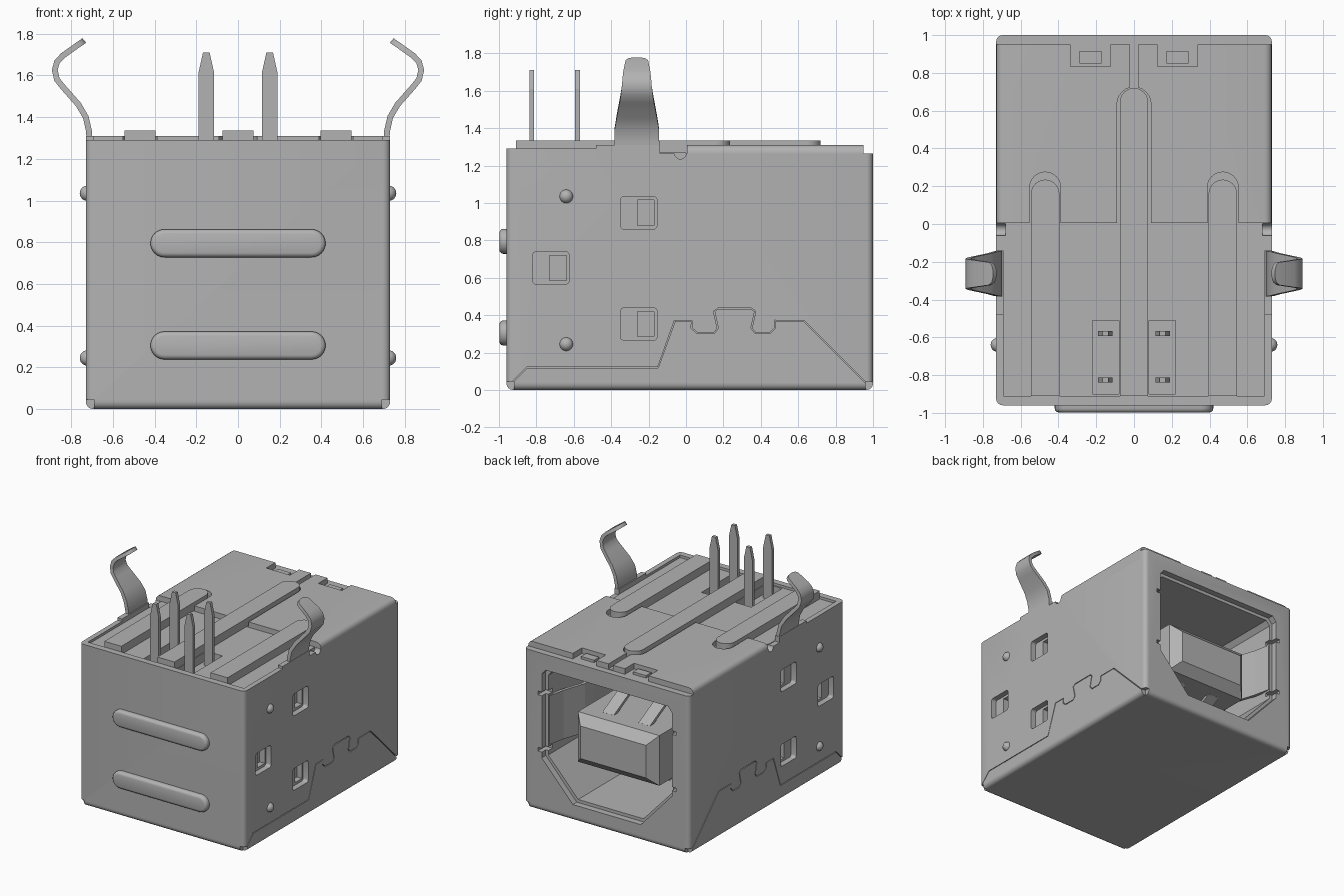
import bpy, bmesh, math
from mathutils import Vector

if "Cube" in bpy.data.objects:
    bpy.data.objects.remove(bpy.data.objects["Cube"], do_unlink=True)

GREY = (0.45, 0.45, 0.45, 1)
metal = bpy.data.materials.new("plain grey")
metal.use_nodes = True
metal.diffuse_color = GREY
metal.node_tree.nodes["Principled BSDF"].inputs["Base Color"].default_value = GREY


def finish(name, bm):
    bmesh.ops.recalc_face_normals(bm, faces=bm.faces)
    mesh = bpy.data.meshes.new(name)
    bm.to_mesh(mesh)
    bm.free()
    mesh.materials.append(metal)
    ob = bpy.data.objects.new(name, mesh)
    bpy.context.collection.objects.link(ob)
    return ob


def box(name, lo, hi, bevel=0, pick=None, segments=4):
    bm = bmesh.new()
    bmesh.ops.create_cube(bm, size=1)
    for v in bm.verts:
        v.co = [a + (b - a) * (c + 0.5) for a, b, c in zip(lo, hi, v.co)]
    if bevel:
        edges = [e for e in bm.edges if pick is None or pick(e.verts[0].co, e.verts[1].co)]
        bmesh.ops.bevel(bm, geom=edges, offset=bevel, segments=segments, profile=0.5, affect='EDGES')
    return finish(name, bm)


def prism(name, points, axis, a, b, taper=1):
    """Extrude a 2D outline along an axis; 2D order is (x,y), (x,z) or (y,z)."""
    def place(p, d):
        return {"z": (p[0], p[1], d), "y": (p[0], d, p[1]), "x": (d, p[0], p[1])}[axis]
    n = len(points)
    mid = [sum(p[i] for p in points) / n for i in (0, 1)]
    bm = bmesh.new()
    start = [bm.verts.new(place(p, a)) for p in points]
    end = [bm.verts.new(place([m + (c - m) * taper for c, m in zip(p, mid)], b)) for p in points]
    bm.faces.new(start)
    bm.faces.new(end)
    for i in range(n):
        j = (i + 1) % n
        bm.faces.new((start[i], start[j], end[j], end[i]))
    return finish(name, bm)


def arch(x, half, y0, y1):
    """Strip outline along y with a rounded far end."""
    arc = [(x + half * math.cos(t * math.pi / 12), y1 - half + half * math.sin(t * math.pi / 12))
           for t in range(13)]
    return [(x - half, y0), (x + half, y0)] + arc


def capsule(half_len, r, z):
    pts = []
    for i in range(26):
        side, t = (1, i) if i < 13 else (-1, i - 13)
        ang = (t / 12 - 0.5) * math.pi + (0 if side == 1 else math.pi)
        pts.append((side * (half_len - r) + r * math.cos(ang), z + r * math.sin(ang)))
    return pts


def ribbon(points, w):
    """Thin closed outline following a path."""
    path = [Vector(p) for p in points]
    left, right = [], []
    for i, p in enumerate(path):
        d = (path[min(i + 1, len(path) - 1)] - path[max(i - 1, 0)]).normalized()
        n = Vector((-d.y, d.x)) * w
        left.append(tuple(p + n))
        right.append(tuple(p - n))
    return left + right[::-1]


def sheet(name, path, t, widths, y_mid):
    """Bent strip in the x-z plane, with a width along y at each point."""
    path = [Vector(p) for p in path]
    bm, rings = bmesh.new(), []
    for i, p in enumerate(path):
        d = (path[min(i + 1, len(path) - 1)] - path[max(i - 1, 0)]).normalized()
        n = Vector((-d.y, d.x)) * t / 2
        rings.append([bm.verts.new((q.x, y_mid + s * widths[i], q.y))
                      for q, s in ((p + n, -1), (p + n, 1), (p - n, 1), (p - n, -1))])
    for a, b in zip(rings, rings[1:]):
        for k in range(4):
            bm.faces.new((a[k], a[(k + 1) % 4], b[(k + 1) % 4], b[k]))
    bm.faces.new(rings[0])
    bm.faces.new(rings[-1])
    return finish(name, bm)


def cut(ob, cutters):
    bpy.context.view_layer.objects.active = ob
    for c in cutters:
        c.hide_render = True
        m = ob.modifiers.new("cut", 'BOOLEAN')
        m.operation, m.solver, m.object = 'DIFFERENCE', 'EXACT', c
        bpy.ops.object.modifier_apply(modifier="cut")
        bpy.data.objects.remove(c, do_unlink=True)


def smooth(ob):
    bpy.ops.object.select_all(action='DESELECT')
    ob.select_set(True)
    bpy.context.view_layer.objects.active = ob
    bpy.ops.object.shade_smooth_by_angle(angle=math.radians(35))


# Outer shell: rounded along the bottom and upright edges
shell = box("shell", (-0.73, -0.96, 0), (0.73, 1, 1.31), 0.035,
            lambda a, b: not (a.z > 1 and b.z > 1))
opening = [(-0.3, 0.13), (0.3, 0.13), (0.575, 0.43), (0.575, 1.1), (0.54, 1.14),
           (-0.54, 1.14), (-0.575, 1.1), (-0.575, 0.43)]
throat = [(x * 0.96, 0.63 + (z - 0.63) * 0.95) for x, z in opening]
cuts = [box("c", (-0.69, -0.91, 1.27), (0.69, 0.02, 1.5)),
        box("c", (-1, -1.1, 1.29), (1, -0.48, 1.5)),
        box("c", (-1, 0, 1.265), (1, 1.1, 1.5)),
        prism("c", opening, "y", 0.95, 1.1),
        prism("c", throat, "y", -0.35, 1.05)]
seam = [(-0.93, 0.04), (-0.85, 0.12), (-0.15, 0.12), (-0.06, 0.37), (0.03, 0.37), (0.03, 0.33),
        (0.06, 0.305), (0.15, 0.305), (0.17, 0.33), (0.15, 0.42), (0.17, 0.435), (0.35, 0.435),
        (0.37, 0.42), (0.35, 0.33), (0.37, 0.305), (0.45, 0.305), (0.475, 0.33), (0.475, 0.37),
        (0.63, 0.37), (0.96, 0.04)]
windows = [(-0.35, 0.86), (-0.35, 0.265), (-0.82, 0.565)]
for s in (-1, 1):
    def side_box(x0, x1, y0, y1, z0, z1, name="c", bev=0, pick=None):
        return box(name, (min(s * x0, s * x1), y0, z0), (max(s * x0, s * x1), y1, z1), bev, pick)
    along_x = lambda a, b: abs(a.x - b.x) > 0.01
    cuts.append(side_box(0.688, 1, -0.14, 0.01, 1.265, 1.5))
    cuts.append(prism("c", [(-0.03 + 0.032 * math.cos(k * math.pi / 6), 1.266 + 0.032 * math.sin(k * math.pi / 6))
                            for k in range(12)], "x", s * 0.68, s * 1))
    cuts.append(prism("c", ribbon(seam, 0.003), "x", s * 0.715, s * 0.8))
    for y, z in windows:
        cuts.append(side_box(0.685, 0.8, y, y + 0.195, z, z + 0.175, bev=0.02, pick=along_x))
        cuts.append(side_box(0.64, 0.7, y + 0.09, y + 0.18, z + 0.02, z + 0.155))
    cuts.append(side_box(0.08, 0.22, -0.9, -0.51, 1.2, 1.4))
    for z in (0.49, 0.94):
        cuts.append(side_box(0.5, 0.61, 0.9, 1.1, z - 0.015, z + 0.015))
    for y in (-0.96, 1):
        cuts.append(side_box(0.69, 0.8, y - 0.04, y + 0.04, -0.05, 0.045))
cut(shell, cuts)
smooth(shell)

# Folded top plate with slots for the ribs, a centre seam and latch notches
plate = box("top_plate", (-0.73, 0.005, 1.2), (0.73, 0.95, 1.31), 0.04,
            lambda a, b: a.z > 1.3 and b.z > 1.3 and abs(a.y - b.y) > 0.5)
cuts = [prism("c", arch(0, 0.09, -0.1, 0.725), "z", 1.27, 1.5),
        box("c", (-0.02, 0.7, 1.27), (0.02, 1.1, 1.5))]
for s in (-1, 1):
    cuts.append(prism("c", arch(s * 0.47, 0.082, -0.1, 0.275), "z", 1.27, 1.5))
    cuts.append(box("c", (s * 0.23 - 0.105, 0.835, 1.262), (s * 0.23 + 0.105, 1.1, 1.5)))
cut(plate, cuts)
smooth(plate)

# Raised ribs of the insert
for name, x, end in (("left_rib", 0.47, 0.235), ("right_rib", -0.47, 0.235), ("centre_rib", 0, 0.72)):
    smooth(prism(name, arch(x, 0.075, -0.91, end), "z", 1.25, 1.335))

# Stamped bars on the closed end
for name, z in (("upper_bar", 0.795), ("lower_bar", 0.305)):
    base = prism(name, capsule(0.42, 0.067, z), "y", -0.95, -0.998)
    bm = bmesh.new()
    bm.from_mesh(base.data)
    rim = [e for e in bm.edges if all(v.co.y < -0.99 for v in e.verts)]
    bmesh.ops.bevel(bm, geom=rim, offset=0.022, segments=3, profile=0.5, affect='EDGES')
    bm.to_mesh(base.data)
    bm.free()
    smooth(base)

# Contact block inside the opening
block = box("contact_block", (-0.36, -0.4, 0.4), (0.36, 0.92, 0.8), 0.07,
            lambda a, b: a.y > 0.9 and b.y > 0.9, 1)

clip_path = [(0.713, 1.24), (0.714, 1.33), (0.73, 1.4), (0.765, 1.46), (0.84, 1.545), (0.868, 1.58),
             (0.879, 1.625), (0.868, 1.665), (0.84, 1.695), (0.76, 1.752), (0.745, 1.762), (0.738, 1.768)]
clip_half = [0.12, 0.12, 0.118, 0.108, 0.092, 0.086, 0.08, 0.076, 0.072, 0.06, 0.045, 0.02]
for s, side in ((1, "left"), (-1, "right")):
    # Spring clips
    smooth(sheet(side + "_clip", [(s * x, z) for x, z in clip_path], 0.028, clip_half, -0.263))
    # Domes on the side walls
    for z, level in ((1.035, "upper"), (0.245, "lower")):
        bm = bmesh.new()
        bmesh.ops.create_uvsphere(bm, u_segments=20, v_segments=12, radius=0.037)
        for v in bm.verts:
            v.co += Vector((s * 0.722, -0.64, z))
        smooth(finish(f"{side}_{level}_dome", bm))
    # Solder pins with tapered tips
    for y, row in ((-0.825, "front"), (-0.58, "rear")):
        x = s * 0.152
        outline = [(x - 0.038, 1.15), (x + 0.038, 1.15), (x + 0.038, 1.61),
                   (x + 0.016, 1.71), (x - 0.016, 1.71), (x - 0.038, 1.61)]
        prism(f"{side}_{row}_pin", outline, "y", y - 0.013, y + 0.013)
    # Latch tabs of the top plate
    box(side + "_latch_tab", (s * 0.23 - 0.058, 0.85, 1.25), (s * 0.23 + 0.058, 0.915, 1.285))
    # Contact springs above and below the block
    for up, level in ((1, "upper"), (-1, "lower")):
        line = [(-0.3, 0.64 if up > 0 else 0.56), (0.3, 0.9), (0.5, 0.92), (0.75, 0.79)]
        pts = [(y, 0.6 + up * abs(z - 0.6)) for y, z in line]
        pts[0] = (-0.3, 0.6 + up * 0.22)
        prism(f"{side}_{level}_contact", ribbon(pts, 0.012), "x", s * 0.16 - 0.05, s * 0.16 + 0.05)
    # Side leaf springs behind the opening
    leaf = [(s * 0.56, 0.94), (s * 0.53, 0.8), (s * 0.47, 0.62), (s * 0.48, 0.5), (s * 0.56, 0.2)]
    prism(side + "_leaf", ribbon(leaf, 0.012), "z", 0.52, 0.91)
